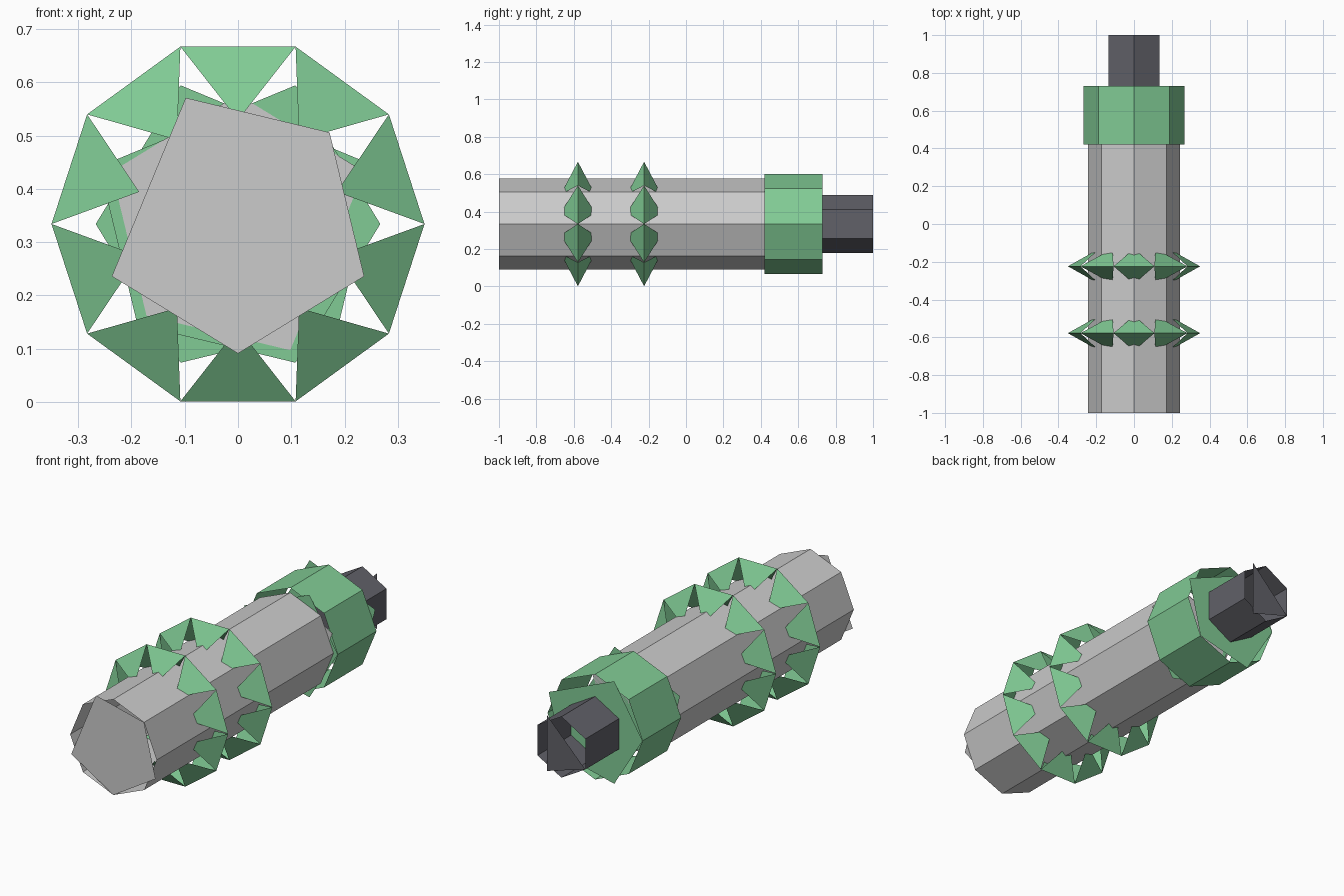
import bpy
from math import sin, cos, radians

if "Cube" in bpy.data.objects:
    bpy.data.objects.remove(bpy.data.objects["Cube"])

CZ = 0.334  # height of the long axis


def material(name, color):
    m = bpy.data.materials.new(name)
    m.diffuse_color = (*color, 1)
    m.use_nodes = True
    m.node_tree.nodes["Principled BSDF"].inputs["Base Color"].default_value = m.diffuse_color
    return m


green = material("green", (0.22, 0.60, 0.30))
black = material("black", (0.12, 0.12, 0.14))


def point(r, deg, y):
    return (r * cos(radians(deg)), y, CZ + r * sin(radians(deg)))


def make(name, verts, faces, mat=None):
    me = bpy.data.meshes.new(name)
    me.from_pydata(verts, [], faces)
    ob = bpy.data.objects.new(name, me)
    bpy.context.collection.objects.link(ob)
    if mat:
        me.materials.append(mat)
    return ob


def tube(name, r, sides, start, y0, y1, front, back, mat=None):
    """Faceted sleeve with loose end plates given as (angle, radius factor)."""
    angles = [start + 360 * i / sides for i in range(sides)]
    verts = [point(r, a, y0) for a in angles] + [point(r, a, y1) for a in angles]
    faces = []
    for i in range(sides):
        j = (i + 1) % sides
        faces.append((i, sides + i, sides + j, j))
    for plate, y, flip in ((front, y0, False), (back, y1, True)):
        ids = list(range(len(verts), len(verts) + len(plate)))
        verts += [point(r * k, a, y) for a, k in plate]
        faces.append(ids[::-1] if flip else ids)
    return make(name, verts, faces, mat)


def plate(turn):
    """Irregular five-sided end plate, corners partly poking past the sleeve."""
    return [(turn + a, k) for a, k in
            ((0, 1.055), (90, 1.055), (157.5, 1), (225, 1.055), (292.5, 1))]


# Main body, collar and end stub
tube("body", 0.243, 8, 0, -1.0, 0.42, plate(112.5), plate(-67.5))
tube("collar", 0.267, 8, 0, 0.42, 0.73, plate(67.5), plate(22.5), green)
stub_plate = [(60, 1.06), (210, 1), (300, 1.06)]
tube("end_stub", 0.155, 6, 30, 0.728, 1.0,
     [(a + 180, k) for a, k in stub_plate], stub_plate, black)


# Spiked bands: ten open wedges, each two triangles sharing an outer edge
def band(name, y):
    verts, faces = [], []
    for i in range(10):
        a, n = 36 * i, len(verts)
        verts += [point(0.35, a, y), point(0.35, a + 36, y),
                  point(0.195, a + 18, y - 0.092), point(0.195, a + 18, y + 0.092)]
        faces += [(n, n + 1, n + 2), (n + 1, n, n + 3)]
    return make(name, verts, faces, green)


band("front_spiked_band", -0.578)
band("rear_spiked_band", -0.224)
